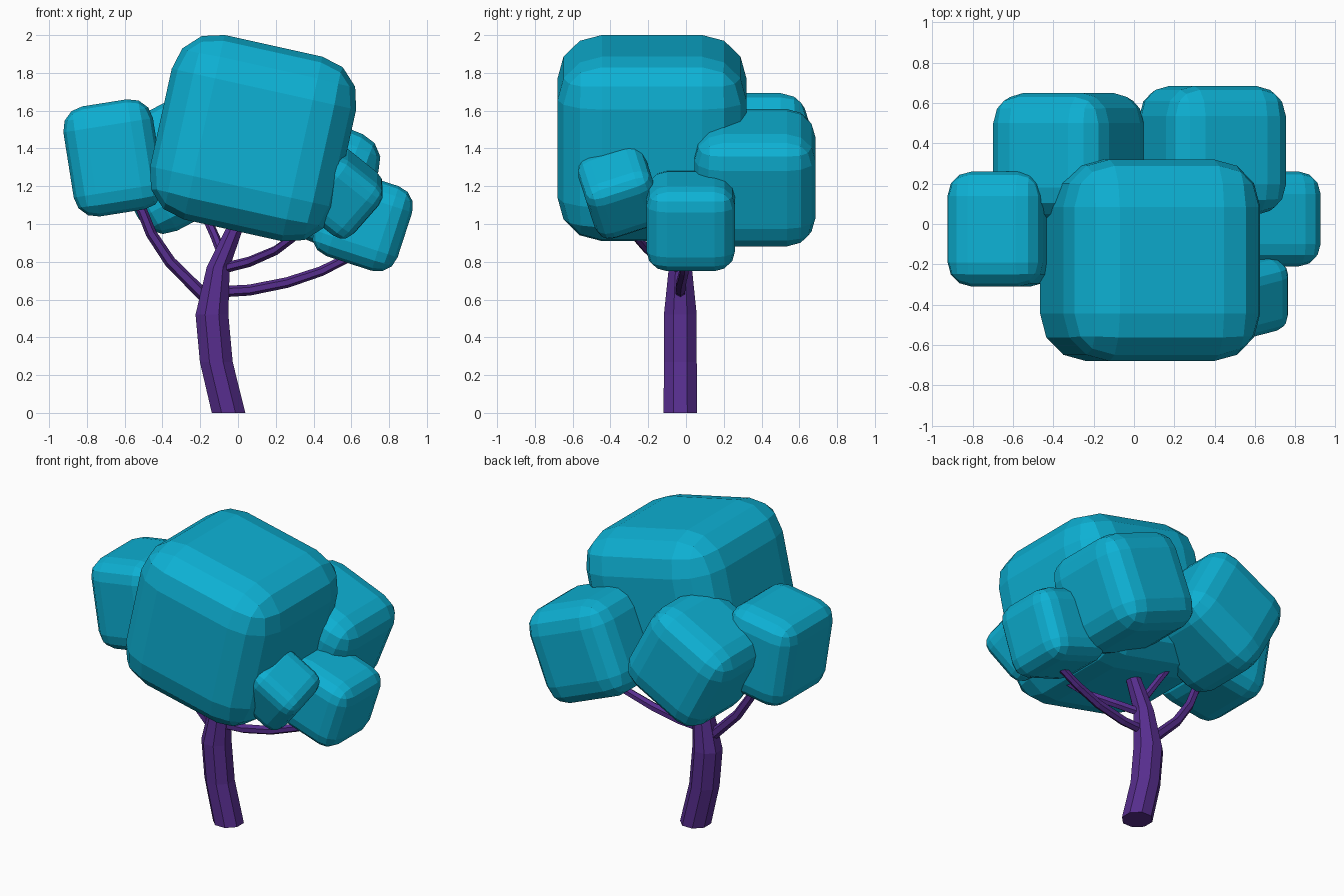
import bpy
import bmesh
import math
from mathutils import Matrix, Vector

if "Cube" in bpy.data.objects:
    bpy.data.objects.remove(bpy.data.objects["Cube"], do_unlink=True)


def make_material(name, color):
    mat = bpy.data.materials.new(name)
    mat.use_nodes = True
    mat.diffuse_color = color
    mat.node_tree.nodes["Principled BSDF"].inputs["Base Color"].default_value = color
    return mat


LEAF = make_material("teal_foliage", (0.004, 0.44, 0.66, 1))
BARK = make_material("purple_bark", (0.095, 0.027, 0.27, 1))


def finish(bm, name, mat):
    bmesh.ops.recalc_face_normals(bm, faces=bm.faces[:])
    mesh = bpy.data.meshes.new(name)
    bm.to_mesh(mesh)
    bm.free()
    mesh.materials.append(mat)
    obj = bpy.data.objects.new(name, mesh)
    bpy.context.collection.objects.link(obj)
    return obj


def leaf_block(name, center, size, radius, turn, tilt=0):
    """Rounded box, turned about y, then tilted about x."""
    bm = bmesh.new()
    bmesh.ops.create_cube(bm, size=1)
    bmesh.ops.scale(bm, vec=size, verts=bm.verts[:])
    bmesh.ops.bevel(bm, geom=bm.edges[:], offset=radius, offset_type='OFFSET',
                    segments=3, profile=0.5, affect='EDGES')
    obj = finish(bm, name, LEAF)
    obj.location = center
    obj.rotation_mode = 'YXZ'
    obj.rotation_euler = (math.radians(tilt), math.radians(turn), 0)


def limb(name, points, radii, sides, level=False):
    """Faceted tube through points; level keeps every ring horizontal."""
    pts = [Vector(p) for p in points]
    bm = bmesh.new()
    rings = []
    for i, (p, r) in enumerate(zip(pts, radii)):
        tangent = pts[min(i + 1, len(pts) - 1)] - pts[max(i - 1, 0)]
        if level:
            u, v = Vector((1, 0, 0)), Vector((0, 1, 0))
        else:
            u = tangent.cross(Vector((0, 0, 1))).normalized()
            v = tangent.cross(u).normalized()
        ring = []
        for k in range(sides):
            a = math.tau * (k + 0.5) / sides
            ring.append(bm.verts.new(p + r * (math.cos(a) * u + math.sin(a) * v)))
        rings.append(ring)
    for low, high in zip(rings, rings[1:]):
        for k in range(sides):
            n = (k + 1) % sides
            bm.faces.new((low[k], low[n], high[n], high[k]))
    bm.faces.new(rings[0])
    bm.faces.new(rings[-1])
    finish(bm, name, BARK)


# Foliage blocks
leaf_block("crown_block", (0.08, -0.18, 1.455), (1, 1, 1), 0.235, 12.5)
leaf_block("right_block", (-0.66, -0.025, 1.35), (0.48, 0.57, 0.59), 0.12, -9)
leaf_block("back_right_block", (-0.325, 0.34, 1.32), (0.63, 0.62, 0.63), 0.15, -28)
leaf_block("back_left_block", (0.39, 0.365, 1.245), (0.63, 0.64, 0.63), 0.15, 22)
leaf_block("left_block", (0.66, 0.025, 1.015), (0.47, 0.47, 0.47), 0.11, 18)
leaf_block("small_front_block", (0.54, -0.35, 1.17), (0.37, 0.37, 0.37), 0.085, 40, 18)

# Trunk
limb("trunk",
     [(-0.05, -0.03, 0), (-0.115, -0.03, 0.27), (-0.138, -0.03, 0.52),
      (-0.105, -0.03, 0.77), (0, -0.03, 1.02)],
     [0.096, 0.094, 0.094, 0.066, 0.045], 8, level=True)

# Branches
limb("right_branch",
     [(-0.14, -0.03, 0.58), (-0.24, -0.03, 0.68), (-0.36, -0.03, 0.8),
      (-0.46, -0.03, 0.95), (-0.54, -0.03, 1.15)],
     [0.034, 0.033, 0.031, 0.029, 0.027], 6)
limb("left_branch",
     [(-0.12, -0.03, 0.64), (0.06, -0.03, 0.65), (0.26, -0.025, 0.69),
      (0.44, -0.01, 0.75), (0.62, 0, 0.84)],
     [0.03, 0.029, 0.028, 0.026, 0.024], 6)
limb("front_branch",
     [(-0.1, -0.03, 0.76), (0.06, -0.1, 0.8), (0.2, -0.2, 0.86),
      (0.32, -0.28, 0.95), (0.45, -0.32, 1.1)],
     [0.028, 0.027, 0.025, 0.023, 0.022], 6)
limb("back_branch",
     [(-0.08, -0.03, 0.83), (-0.12, 0.05, 0.93), (-0.22, 0.2, 1.15)],
     [0.026, 0.024, 0.022], 6)
